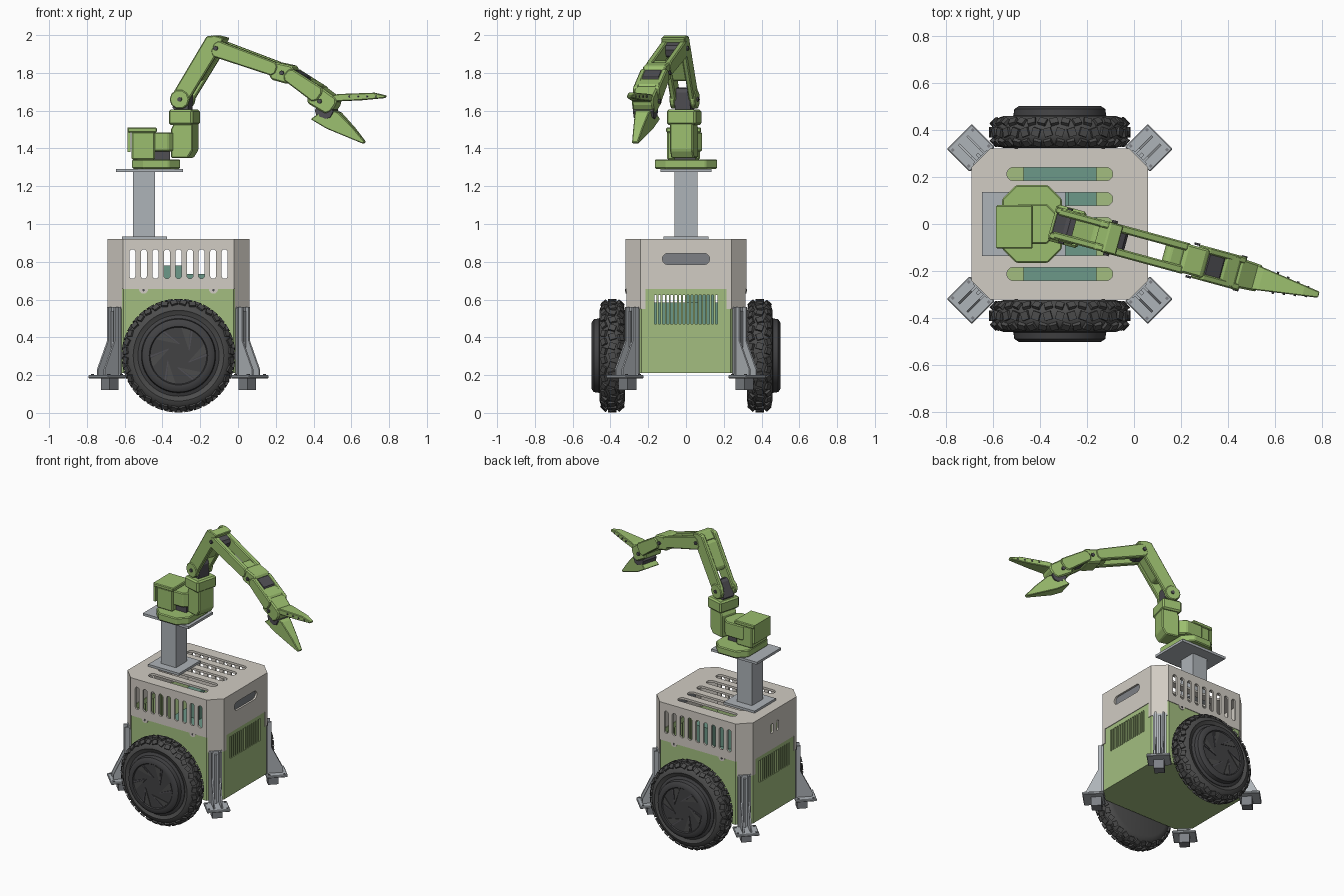
import bpy, bmesh
from math import sin, cos, pi, hypot
from mathutils import Matrix, Vector

if "Cube" in bpy.data.objects:
    bpy.data.objects.remove(bpy.data.objects["Cube"], do_unlink=True)


def material(name, r, g, b):
    lin = [((c / 255 + 0.055) / 1.055) ** 2.4 for c in (r, g, b)]
    m = bpy.data.materials.new(name)
    m.use_nodes = True
    m.diffuse_color = (*lin, 1)
    m.node_tree.nodes["Principled BSDF"].inputs["Base Color"].default_value = (*lin, 1)
    return m


BEIGE = material("warm_beige", 209, 204, 195)
GREEN = material("panel_green", 163, 190, 128)
LEAF = material("arm_green", 155, 190, 110)
METAL = material("brushed_grey", 174, 179, 184)
STEEL = material("foot_grey", 125, 128, 133)
RUBBER = material("tyre_black", 76, 76, 76)
HUB = material("hub_charcoal", 66, 66, 68)
MOTOR = material("motor_grey", 80, 79, 84)
TEAL = material("board_teal", 108, 152, 136)


def frame(origin, xa, ya):
    x, y = Vector(xa), Vector(ya)
    z = x.cross(y).normalized()
    return Matrix.Translation(origin) @ Matrix((x, y, z)).transposed().to_4x4()


PLAN = Matrix.Identity(4)
FRONT = frame((0, 0, 0), (1, 0, 0), (0, 0, 1))
SIDE = frame((0, 0, 0), (0, 1, 0), (0, 0, 1))
ARM = frame((0, -0.087, 0), (1, -0.272, 0), (0, 0, 1))
CX = -0.315


def add_prism(bm, pts, depth, fr, off=0, taper=1):
    """Extrude a 2D outline by depth; taper narrows it along local x."""
    lo, hi = min(p[0] for p in pts), max(p[0] for p in pts)
    rings = []
    for s in (-0.5, 0.5):
        rings.append([bm.verts.new(fr @ Vector((x, y, off + s * depth * (1 + (taper - 1) * (x - lo) / (hi - lo)))))
                      for x, y in pts])
    a, b = rings
    bm.faces.new(a[::-1])
    bm.faces.new(b)
    for i in range(len(a)):
        j = (i + 1) % len(a)
        bm.faces.new((a[i], a[j], b[j], b[i]))


def finish(bm, name, mat=None, smooth=False):
    bmesh.ops.recalc_face_normals(bm, faces=bm.faces[:])
    me = bpy.data.meshes.new(name)
    bm.to_mesh(me)
    bm.free()
    if smooth:
        me.shade_smooth()
        me.set_sharp_from_angle(angle=0.6)
    ob = bpy.data.objects.new(name, me)
    bpy.context.collection.objects.link(ob)
    if mat:
        me.materials.append(mat)
    return ob


def part(name, mat, pts, depth, fr=ARM, off=0, taper=1, bevel=0):
    bm = bmesh.new()
    add_prism(bm, pts, depth, fr, off, taper)
    ob = finish(bm, name, mat)
    if bevel:
        mod = ob.modifiers.new("edge", "BEVEL")
        mod.width, mod.segments = bevel, 1
    return ob


def rect(x0, x1, y0, y1):
    return [(x0, y0), (x1, y0), (x1, y1), (x0, y1)]


def box(name, mat, x0, x1, y0, y1, z0, z1, bevel=0):
    return part(name, mat, rect(x0, x1, y0, y1), z1 - z0, PLAN, (z0 + z1) / 2, bevel=bevel)


def octagon(hx, hy, c, cx=CX):
    q = [(hx, -hy + c), (hx, hy - c), (hx - c, hy), (-hx + c, hy)]
    return [(cx + s * x, s * y) for s in (1, -1) for x, y in q]


def capsule(cx, cy, hx, hy):
    r = min(hx, hy)
    return [(cx + (hx - r) * (1 if cos(a) > 0 else -1) + r * cos(a),
             cy + (hy - r) * (1 if sin(a) > 0 else -1) + r * sin(a))
            for a in [(i + 0.5) * pi / 8 for i in range(16)]]


def circle(cx, cy, r, n=16):
    return [(cx + r * cos(2 * pi * i / n), cy + r * sin(2 * pi * i / n)) for i in range(n)]


def cut(ob, *prisms):
    bm = bmesh.new()
    for p in prisms:
        add_prism(bm, *p)
    cutter = finish(bm, "cutter")
    cutter.hide_render = True
    mod = ob.modifiers.new("cut", "BOOLEAN")
    mod.operation, mod.solver, mod.object = "DIFFERENCE", "EXACT", cutter
    bpy.context.view_layer.objects.active = ob
    bpy.ops.object.modifier_apply(modifier=mod.name)
    bpy.data.objects.remove(cutter, do_unlink=True)


# Slotted upper cover
cover = part("upper_cover", BEIGE, octagon(0.375, 0.32, 0.08), 0.37, PLAN, 0.735)
cut(cover, (octagon(0.362, 0.307, 0.075), 0.405, PLAN, 0.7025))
cut(cover, (rect(CX - 0.3, CX + 0.3, 0.5, 0.655), 1, FRONT),
    *[(capsule(CX + i * 0.061, 0.788, 0.016, 0.078), 1, FRONT) for i in range(-4, 5)])
cut(cover, (rect(-0.215, 0.215, 0.5, 0.655), 2, SIDE))
cut(cover, (capsule(0, 0.815, 0.125, 0.03), 0.06, SIDE, 0.06),
    *[(capsule(y, 0.8, 0.013, 0.035), 0.06, SIDE, -0.69) for y in (-0.03, 0.03)],
    *[(capsule(CX, i * 0.106, 0.225, 0.028), 0.06, PLAN, 0.92) for i in range(-2, 3)])
box("handle_pocket", STEEL, 0.02, 0.046, -0.14, 0.14, 0.77, 0.86)

# Vented lower body
body = part("lower_body", GREEN, octagon(0.371, 0.316, 0.08), 0.45, PLAN, 0.435)
cut(body, (octagon(0.358, 0.303, 0.075), 0.5, PLAN, 0.475))
cut(body, *[(rect(y - 0.006, y + 0.006, 0.47, 0.625), 2, SIDE)
            for y in [(i - 7.5) * 0.0215 for i in range(16)]])

# Mounting tabs and screws on both wheel sides
for s in (-1, 1):
    for x in (CX - 0.185, CX + 0.185):
        part("cover_tab", BEIGE, circle(x, 0.655, 0.024), 0.008, FRONT, s * 0.316)
        part("tab_screw", MOTOR, circle(x, 0.65, 0.007, 8), 0.004, FRONT, s * 0.321)

# Electronics inside
box("main_board", TEAL, -0.47, -0.16, -0.25, 0.25, 0.42, 0.585)
box("board_module", TEAL, -0.4, -0.3, 0.0, 0.06, 0.585, 0.78)
box("board_connector", TEAL, -0.28, -0.16, 0.06, 0.15, 0.585, 0.735)

# Corner legs: channel post, flared gussets, foot
GUSSET = [(0, 0.2), (0, 0.56), (0.035, 0.56), (0.035, 0.38), (0.11, 0.23), (0.11, 0.2)]
for sx in (-1, 1):
    for sy in (-1, 1):
        d = Vector((sx, sy, 0)).normalized()
        leg = frame((CX + sx * 0.333, sy * 0.278, 0), d, (0, 0, 1))
        for v in (-0.025, 0.025):
            part("leg_gusset", METAL, GUSSET, 0.01, leg, v)
        part("leg_web", METAL, rect(-0.006, 0.01, 0.2, 0.56), 0.085, leg)
        part("leg_rail", METAL, rect(0.01, 0.028, 0.2, 0.54), 0.014, leg)
        part("foot_plate", METAL, rect(-0.005, 0.132, 0.183, 0.2), 0.15, leg, bevel=0.004)
        part("foot_block", STEEL, rect(0.012, 0.078, 0.12, 0.183), 0.066, leg)
        for u in (0.015, 0.112):
            for v in (-0.06, 0.06):
                part("foot_bolt", STEEL, rect(u - 0.006, u + 0.006, 0.2, 0.205), 0.012, leg, v)

# Wheels: lathed tyre and hub, tread blocks, swirl recesses
TYRE = [(0.19, 0.44), (0.225, 0.45), (0.24, 0.458), (0.262, 0.45), (0.28, 0.43), (0.29, 0.405),
        (0.29, 0.375), (0.28, 0.35), (0.26, 0.33), (0.235, 0.322), (0, 0.325)]
HUB_SHAPE = [(0, 0.493), (0.15, 0.493), (0.155, 0.5), (0.175, 0.5), (0.193, 0.488), (0.197, 0.46),
             (0.215, 0.452), (0.215, 0.43)]


def lathe(name, mat, profile, s):
    bm = bmesh.new()
    vs = [bm.verts.new((CX + r, s * y, 0.303)) for r, y in profile]
    es = [bm.edges.new(p) for p in zip(vs, vs[1:])]
    bmesh.ops.spin(bm, geom=vs + es, cent=(CX, 0, 0.303), axis=(0, 1, 0), angle=2 * pi, steps=56)
    bmesh.ops.remove_doubles(bm, verts=bm.verts[:], dist=1e-5)
    return finish(bm, name, mat, True)


for s in (-1, 1):
    lathe("tyre", RUBBER, TYRE, s)
    lathe("wheel_hub", HUB, HUB_SHAPE, s)
    bm = bmesh.new()
    for i in range(36):
        for row, (r, y, tilt, wide) in enumerate([(0.292, 0.39, 0, 0.036), (0.279, 0.434, -1, 0.03),
                                                  (0.279, 0.346, 1, 0.03)]):
            turn = Matrix.Rotation((i + row % 2 / 2) * pi / 18, 4, "Y")
            m = (Matrix.Translation((CX, 0, 0.303)) @ turn @ Matrix.Translation((r, s * y, 0))
                 @ Matrix.Rotation(-tilt * s * 0.75, 4, "Z") @ Matrix.Rotation(0.3 - 0.6 * (i % 2), 4, "X")
                 @ Matrix.Diagonal((0.018, wide, 0.034, 1)))
            bmesh.ops.create_cube(bm, size=1, matrix=m)
    finish(bm, "tyre_tread", RUBBER)
    for i in range(6):
        spin = frame((CX, s * 0.494, 0.303), (cos(i * pi / 3), 0, sin(i * pi / 3)),
                     (-sin(i * pi / 3), 0, cos(i * pi / 3)))
        part("hub_swirl", RUBBER, [(0.055, -0.03), (0.148, 0.015), (0.135, 0.06)], 0.006, spin)
        part("hub_rib", MOTOR, [(0.05, -0.038), (0.15, 0.0), (0.15, 0.01), (0.055, -0.03)], 0.009, spin)

# Mast
box("mast_foot", METAL, -0.615, -0.375, -0.118, 0.118, 0.918, 0.935)
box("mast_column", METAL, -0.555, -0.44, -0.06, 0.06, 0.93, 1.28)
box("mast_plate", METAL, -0.645, -0.29, -0.135, 0.135, 1.275, 1.292)

# Arm base
part("arm_flange", LEAF, octagon(0.127, 0.165, 0.06, -0.433), 0.05, PLAN, 1.317, bevel=0.006)
box("base_housing", LEAF, -0.565, -0.44, -0.1, 0.075, 1.34, 1.49, 0.008)
box("base_lid", LEAF, -0.585, -0.43, -0.105, 0.08, 1.485, 1.51, 0.005)
box("base_back_plate", LEAF, -0.585, -0.57, -0.1, 0.075, 1.38, 1.51)
box("base_motor", MOTOR, -0.45, -0.36, -0.06, 0.05, 1.34, 1.45)
part("turret", LEAF, octagon(0.1, 0.085, 0.04, -0.43), 0.1, PLAN, 1.435, bevel=0.006)


def bar(x0, z0, x1, z1, h0, h1):
    """Side outline of a tapered beam with clipped ends."""
    n = hypot(x1 - x0, z1 - z0)
    ux, uz = (x1 - x0) / n, (z1 - z0) / n
    k = [(0.018, -h0 / 2), (n - 0.018, -h1 / 2), (n, -h1 / 4), (n, h1 / 4), (n - 0.018, h1 / 2),
         (0.018, h0 / 2), (0, h0 / 4), (0, -h0 / 4)]
    return [(x0 + a * ux - b * uz, z0 + a * uz + b * ux) for a, b in k]


# Shoulder
part("shoulder_bracket", LEAF, [(-0.34, 1.35), (-0.25, 1.35), (-0.225, 1.39), (-0.225, 1.54), (-0.32, 1.54),
                                (-0.34, 1.5)], 0.125, bevel=0.006)
part("shoulder_block", LEAF, rect(-0.348, -0.22, 1.525, 1.605), 0.16, bevel=0.01)
part("shoulder_motor", MOTOR, bar(-0.3, 1.59, -0.265, 1.72, 0.085, 0.05), 0.085)

# Upper arm and forearm: paired rails around motors
for v in (-1, 1):
    part("shoulder_cheek", LEAF, circle(-0.293, 1.66, 0.052, 10), 0.028, off=v * 0.056, bevel=0.005)
    part("upper_arm_rail", LEAF, bar(-0.305, 1.645, -0.1, 1.985, 0.09, 0.095), 0.03, off=v * 0.05, bevel=0.006)
    part("forearm_rail", LEAF, bar(-0.12, 1.935, 0.22, 1.815, 0.09, 0.075), 0.034, off=v * 0.05, bevel=0.006)
    part("wrist_rail", LEAF, bar(0.27, 1.8, 0.45, 1.675, 0.075, 0.09), 0.03, off=v * 0.058, bevel=0.006)
    for x, z in ((-0.29, 1.66), (-0.1, 1.93), (0.25, 1.8), (0.45, 1.65)):
        part("joint_screw", MOTOR, circle(x, z, 0.012, 8), 0.01, off=v * 0.072)
part("upper_arm_bridge", LEAF, bar(-0.235, 1.765, -0.13, 1.94, 0.075, 0.08), 0.09, bevel=0.006)
part("elbow_cap", LEAF, [(-0.16, 1.955), (-0.115, 2.0), (-0.06, 1.985), (-0.075, 1.955), (-0.12, 1.93)],
     0.13, bevel=0.005)
part("elbow_motor", MOTOR, bar(-0.12, 1.94, -0.04, 1.905, 0.08, 0.07), 0.075)
part("forearm_bridge", LEAF, bar(0.13, 1.845, 0.21, 1.818, 0.06, 0.06), 0.09, bevel=0.005)

# Wrist
part("wrist_housing", LEAF, bar(0.185, 1.815, 0.305, 1.785, 0.095, 0.1), 0.125, bevel=0.008)
part("wrist_motor", MOTOR, bar(0.28, 1.795, 0.37, 1.74, 0.07, 0.07), 0.088)
part("wrist_link", LEAF, bar(0.345, 1.75, 0.43, 1.69, 0.075, 0.09), 0.14, bevel=0.008)
part("gripper_housing", LEAF, bar(0.4, 1.695, 0.52, 1.615, 0.11, 0.1), 0.135, taper=0.85, bevel=0.008)
part("gripper_motor", MOTOR, bar(0.43, 1.62, 0.51, 1.58, 0.08, 0.07), 0.11)

# Gripper jaws
part("upper_jaw", LEAF, [(0.47, 1.62), (0.54, 1.65), (0.65, 1.655), (0.78, 1.667), (0.786, 1.68), (0.72, 1.695),
                         (0.54, 1.688), (0.47, 1.67)], 0.12, taper=0.22, bevel=0.004)
part("lower_jaw", LEAF, [(0.4, 1.555), (0.48, 1.505), (0.665, 1.425), (0.675, 1.435), (0.615, 1.51),
                         (0.54, 1.59), (0.48, 1.615)], 0.125, taper=0.25, bevel=0.004)
for i in range(4):
    part("jaw_pin", MOTOR, circle(0.6 + i * 0.045, 1.675, 0.005, 6), 0.096 - i * 0.016)
